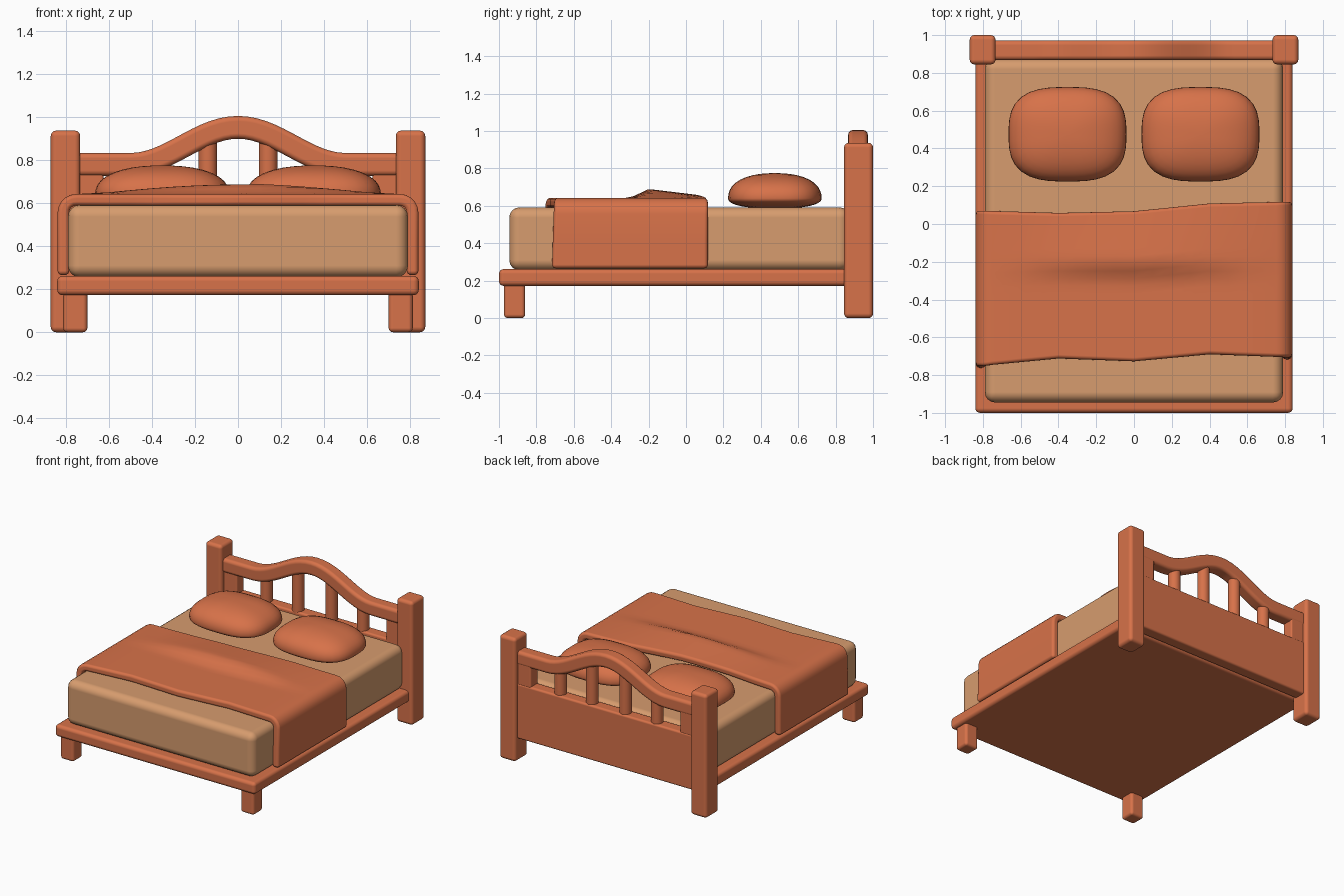
import bpy, bmesh, math

if "Cube" in bpy.data.objects:
    bpy.data.objects.remove(bpy.data.objects["Cube"])


def material(name, rgb):
    m = bpy.data.materials.new(name)
    m.diffuse_color = (*rgb, 1)
    m.use_nodes = True
    m.node_tree.nodes["Principled BSDF"].inputs["Base Color"].default_value = m.diffuse_color
    return m


WOOD = material("terracotta", (0.68, 0.168, 0.067))
TAN = material("tan", (0.68, 0.333, 0.156))


def make(name, bm, mat, bevel=0.0):
    me = bpy.data.meshes.new(name)
    bm.to_mesh(me)
    bm.free()
    for p in me.polygons:
        p.use_smooth = True
    me.materials.append(mat)
    ob = bpy.data.objects.new(name, me)
    bpy.context.collection.objects.link(ob)
    if bevel:
        add_bevel(ob, bevel)
    return ob


def add_bevel(ob, width):
    b = ob.modifiers.new("round", 'BEVEL')
    b.width = width
    b.segments = 4
    b.limit_method = 'ANGLE'
    b.angle_limit = math.radians(50)
    b.harden_normals = True


def box(name, x, y, z, mat, bevel):
    bm = bmesh.new()
    bmesh.ops.create_cube(bm, size=1)
    for v in bm.verts:
        for i, (lo, hi) in enumerate((x, y, z)):
            v.co[i] = (lo + hi) / 2 + v.co[i] * (hi - lo)
    return make(name, bm, mat, bevel)


def arch(x):
    # centre height of the headboard top rail
    return 0.78 + (0.086 * (1 + math.cos(math.pi * x / 0.5)) if abs(x) < 0.5 else 0)


# platform and mattress
box("platform", (-0.84, 0.84), (-1, 0.87), (0.172, 0.262), WOOD, 0.025)
box("mattress", (-0.79, 0.79), (-0.945, 0.875), (0.255, 0.592), TAN, 0.055)

# front legs, headboard posts, stiles
for s, side in ((-1, "left"), (1, "right")):
    def span(a, b):
        return tuple(sorted((s * a, s * b)))
    box(side + "_front_leg", span(0.70, 0.812), (-0.973, -0.86), (0, 0.19), WOOD, 0.02)
    box(side + "_post", span(0.733, 0.87), (0.845, 1.0), (0, 0.937), WOOD, 0.025)
    box(side + "_stile", span(0.625, 0.76), (0.88, 0.968), (0.5, 0.79), WOOD, 0.012)

# headboard lower panel
box("headboard_panel", (-0.76, 0.76), (0.88, 0.972), (0.172, 0.59), WOOD, 0.015)

# arched top rail: outline offset from the centre line, extruded in y
bm = bmesh.new()
top, bottom = [], []
N = 40
for i in range(N + 1):
    x = -0.76 + 1.52 * i / N
    slope = (arch(x + 0.001) - arch(x - 0.001)) / 0.002
    n = math.hypot(1, slope)
    dx, dz = -slope / n * 0.053, 0.053 / n
    top.append(bm.verts.new((x + dx, 0.867, arch(x) + dz)))
    bottom.append(bm.verts.new((x - dx, 0.867, arch(x) - dz)))
faces = [bm.faces.new((bottom[i], bottom[i + 1], top[i + 1], top[i])) for i in range(N)]
ext = bmesh.ops.extrude_face_region(bm, geom=faces, use_keep_orig=True)
for v in ext["geom"]:
    if isinstance(v, bmesh.types.BMVert):
        v.co.y += 0.105
bmesh.ops.recalc_face_normals(bm, faces=bm.faces)
make("headboard_arch", bm, WOOD, 0.025)

# balusters
for k, x in enumerate((-0.405, -0.14, 0.14, 0.405)):
    bm = bmesh.new()
    h = arch(x) - 0.56
    bmesh.ops.create_cone(bm, segments=20, radius1=0.043, radius2=0.043, depth=h)
    caps = [f for f in bm.faces if len(f.verts) > 4]
    bmesh.ops.delete(bm, geom=caps, context='FACES_ONLY')
    bmesh.ops.translate(bm, vec=(x, 0.922, 0.56 + h / 2), verts=bm.verts)
    make("baluster_%d" % (k + 1), bm, WOOD)

# pillows: spheres squared off, flatter underneath
for s, side in ((-1, "left"), (1, "right")):
    bm = bmesh.new()
    bmesh.ops.create_uvsphere(bm, u_segments=40, v_segments=20, radius=1)
    for v in bm.verts:
        x, y, z = v.co
        r = math.hypot(x, y)
        if r > 1e-5:
            p = 2.9
            k = r / (abs(x) ** p + abs(y) ** p) ** (1 / p)
            q = 2.3
            w = 1 / (r ** q + abs(z) ** q) ** (1 / q)
            x, y, z = x * k * w, y * k * w, z * w
        v.co = (s * 0.352 + 0.312 * x, 0.475 + 0.25 * y,
                0.64 + z * (0.135 if z > 0 else 0.055))
    make(side + "_pillow", bm, WOOD)


# blanket: draped strip with wavy ends and a soft ridge
def lerp(x, values):
    t = min(3.9999, max(0, (x + 0.8) / 0.4))
    i = int(t)
    return values[i] + (values[i + 1] - values[i]) * (t - i)


def ridge(x, y):
    across = math.cos(math.pi / 2 * min(1, abs(x) / 0.68))
    along = max(0, 1 - (y + 0.2) / 0.4) if y > -0.2 else max(0, 1 + (y + 0.2) / 0.1)
    return 0.048 * across * along


W, H, R = 0.838, 0.642, 0.085
half = [(W, 0.266), (W, 0.41)]
half += [(W - R + R * math.cos(a), H - R + R * math.sin(a))
         for a in (math.pi / 2 * i / 5 for i in range(6))]
half += [(x / 10, H) for x in range(6, 0, -1)]
profile = [(-x, z) for x, z in half] + [(0, H)] + half[::-1]
ROWS = 20
bm = bmesh.new()
grid = []
for x, z in profile:
    y0 = lerp(x, (-0.75, -0.712, -0.727, -0.69, -0.705)) - 0.02 * (H - z) / H
    y1 = lerp(x, (0.07, 0.06, 0.07, 0.11, 0.117))
    col = []
    for j in range(ROWS + 1):
        y = y0 + (y1 - y0) * j / ROWS
        col.append(bm.verts.new((x, y, z + (ridge(x, y) if z > 0.63 else 0))))
    grid.append(col)
for a, b in zip(grid, grid[1:]):
    for j in range(ROWS):
        bm.faces.new((a[j], b[j], b[j + 1], a[j + 1]))
blanket = make("blanket", bm, WOOD)
sol = blanket.modifiers.new("thickness", 'SOLIDIFY')
sol.thickness = 0.054
sol.offset = -1
add_bevel(blanket, 0.02)
